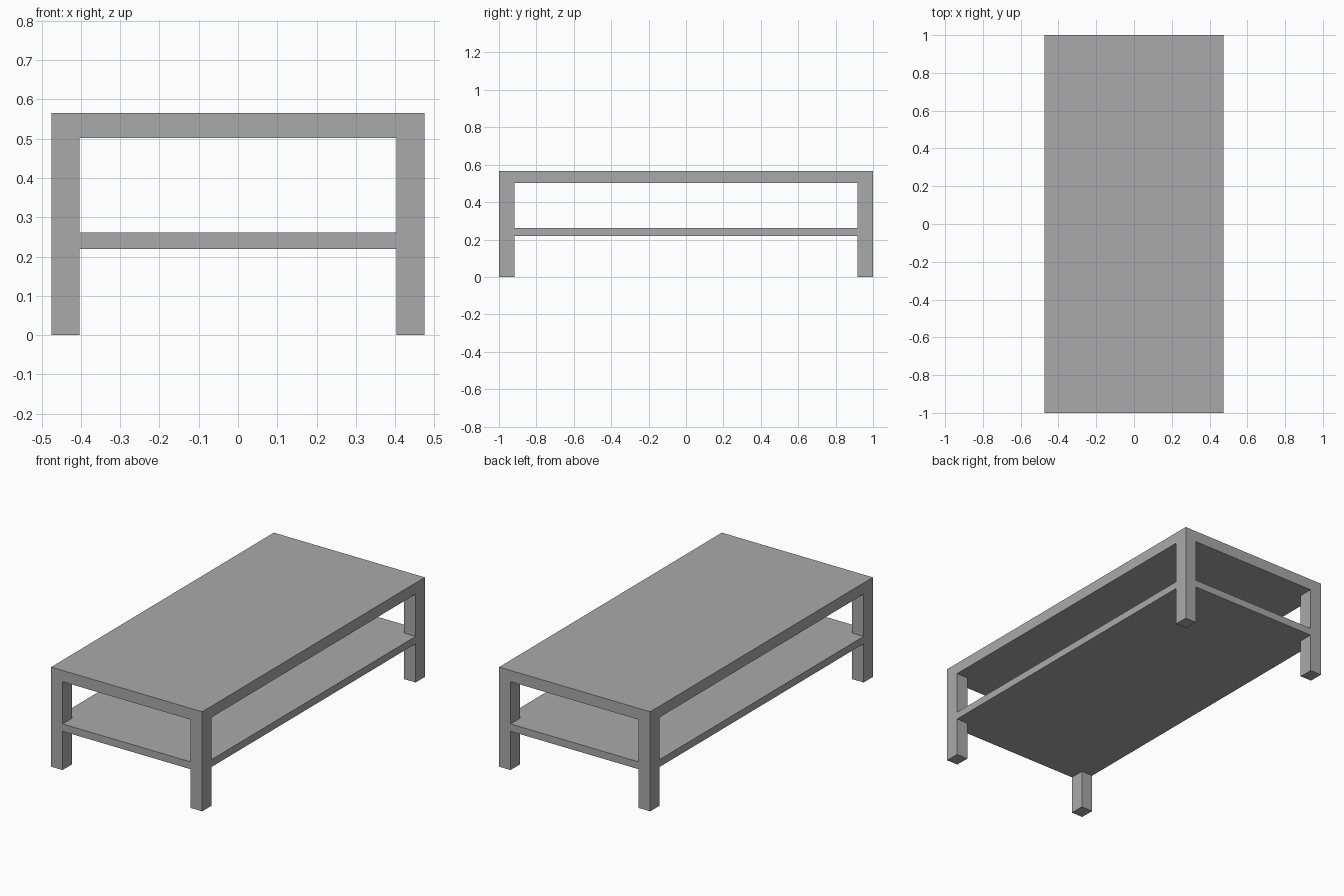
import bpy
import bmesh

default_cube = bpy.data.objects.get("Cube")
if default_cube:
    bpy.data.objects.remove(default_cube, do_unlink=True)

HALF_X, HALF_Y = 0.475, 1.0
LEG_X, LEG_Y = 0.072, 0.083
SHELF_BOTTOM, SHELF_TOP = 0.22, 0.262
TOP_BOTTOM, TOP_TOP = 0.502, 0.566

grey = bpy.data.materials.new("plain grey")
grey.use_nodes = True
grey.diffuse_color = (0.4, 0.4, 0.4, 1)
grey.node_tree.nodes["Principled BSDF"].inputs["Base Color"].default_value = grey.diffuse_color


def slab(name, outline, bottom, top):
    """Extrude a counter-clockwise plan outline from bottom to top."""
    bm = bmesh.new()
    base = bm.faces.new([bm.verts.new((x, y, bottom)) for x, y in outline])
    raised = bmesh.ops.extrude_face_region(bm, geom=[base], use_keep_orig=True)
    verts = [v for v in raised["geom"] if isinstance(v, bmesh.types.BMVert)]
    bmesh.ops.translate(bm, verts=verts, vec=(0, 0, top - bottom))
    bmesh.ops.recalc_face_normals(bm, faces=bm.faces)
    mesh = bpy.data.meshes.new(name)
    bm.to_mesh(mesh)
    bm.free()
    mesh.materials.append(grey)
    obj = bpy.data.objects.new(name, mesh)
    bpy.context.collection.objects.link(obj)
    return obj


def rectangle(x0, x1, y0, y1):
    return [(x0, y0), (x1, y0), (x1, y1), (x0, y1)]


# Tabletop
slab("tabletop", rectangle(-HALF_X, HALF_X, -HALF_Y, HALF_Y), TOP_BOTTOM, TOP_TOP)

# Four corner legs, flush with the tabletop edges
inner_x, inner_y = HALF_X - LEG_X, HALF_Y - LEG_Y
for side, sx in (("left", 1), ("right", -1)):
    for end, sy in (("front", -1), ("back", 1)):
        xs = sorted((sx * inner_x, sx * HALF_X))
        ys = sorted((sy * inner_y, sy * HALF_Y))
        slab(f"{end}_{side}_leg", rectangle(*xs, *ys), 0, TOP_BOTTOM)

# Lower shelf, notched at the corners to fit around the legs
notched = []
for sx, sy in ((1, 1), (-1, 1), (-1, -1), (1, -1)):
    corner = [(HALF_X, inner_y), (inner_x, inner_y), (inner_x, HALF_Y)]
    if sx * sy < 0:
        corner.reverse()
    notched += [(sx * x, sy * y) for x, y in corner]
slab("lower_shelf", notched, SHELF_BOTTOM, SHELF_TOP)
